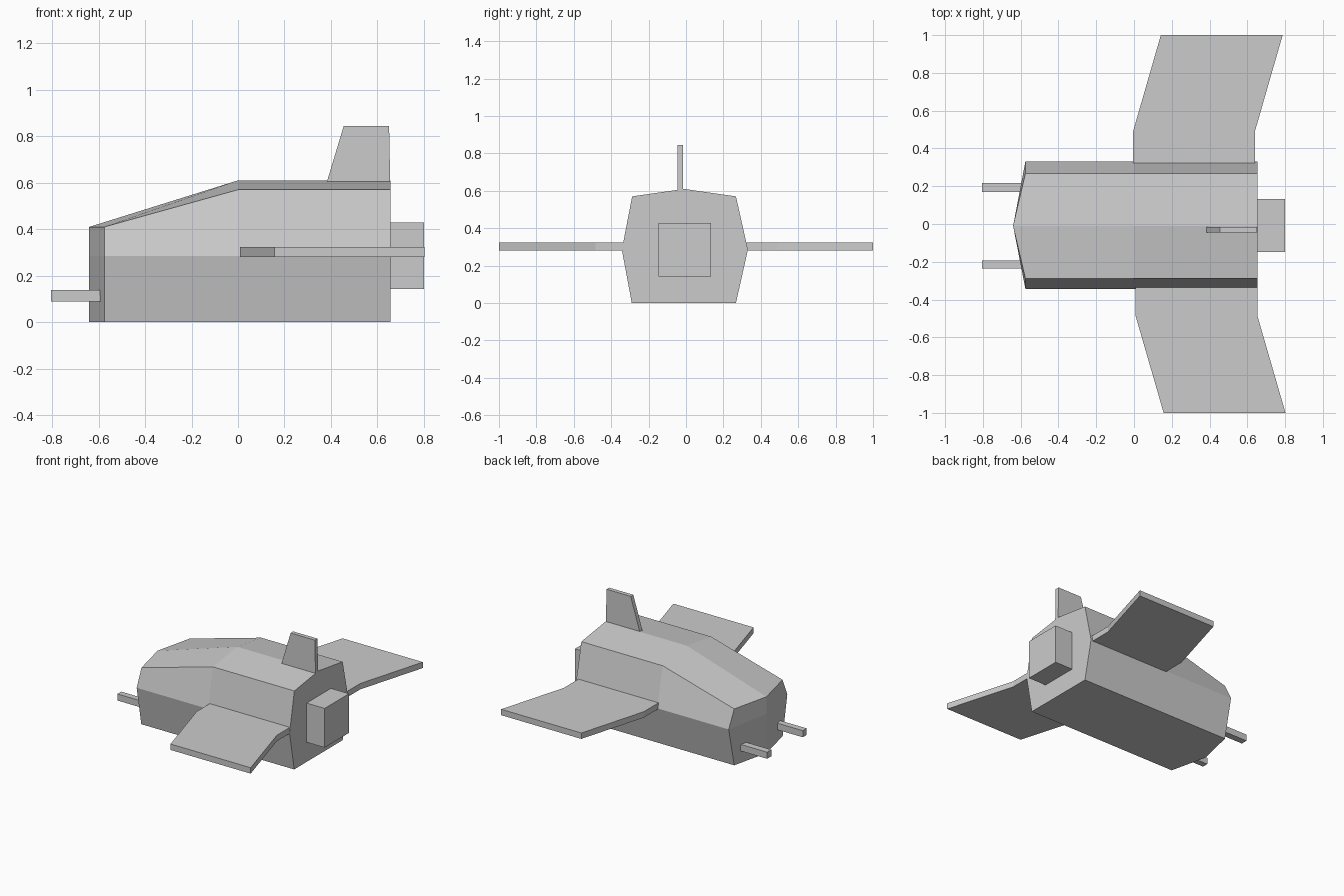
import bpy
import bmesh

cube = bpy.data.objects.get("Cube")
if cube:
    bpy.data.objects.remove(cube, do_unlink=True)

GREY = (0.6, 0.6, 0.6, 1.0)
grey = bpy.data.materials.new("hull grey")
grey.use_nodes = True
grey.diffuse_color = GREY
grey.node_tree.nodes["Principled BSDF"].inputs["Base Color"].default_value = GREY


def finish(name, bm):
    bmesh.ops.recalc_face_normals(bm, faces=bm.faces)
    mesh = bpy.data.meshes.new(name)
    bm.to_mesh(mesh)
    bm.free()
    mesh.materials.append(grey)
    obj = bpy.data.objects.new(name, mesh)
    bpy.context.collection.objects.link(obj)
    return obj


def loft(name, sections, caps=True):
    """Skin between matching closed sections."""
    bm = bmesh.new()
    rings = [[bm.verts.new(p) for p in s] for s in sections]
    n = len(rings[0])
    for a, b in zip(rings, rings[1:]):
        for i in range(n):
            j = (i + 1) % n
            bm.faces.new((a[i], a[j], b[j], b[i]))
    if caps:
        bm.faces.new(rings[0])
        bm.faces.new(rings[-1])
    return finish(name, bm)


def box(name, x, y, z):
    return loft(name, [[(px, y[0], z[0]), (px, y[1], z[0]),
                        (px, y[1], z[1]), (px, y[0], z[1])] for px in x])


# Fuselage: eight-point section, pointed and lowered at the nose
MID = -0.01


def hull_section(x, keel_x, shoulder_z, ridge_z):
    right = [(x, -0.29, 0), (x, -0.343, 0.285), (x, -0.288, shoulder_z)]
    left = [(x, 0.267, shoulder_z), (x, 0.331, 0.285), (x, 0.267, 0)]
    return [(keel_x, MID, 0)] + right + [(keel_x, MID, ridge_z)] + left


nose = hull_section(-0.575, -0.64, 0.41, 0.41)
middle = hull_section(0, 0, 0.57, 0.61)
tail = hull_section(0.655, 0.655, 0.57, 0.61)
loft("fuselage", [nose, middle, tail], caps=False)

# Nose plates, folded along the vertical centre line
bm = bmesh.new()
v = [bm.verts.new(p) for p in nose]
centre = bm.verts.new((-0.64, MID, 0.285))
for loop in ((0, 1, 2), (2, 3, 4), (4, 5, 6), (6, 7, 0)):
    bm.faces.new([v[i] for i in loop] + [centre])
finish("nose_plates", bm)

# Flat tail bulkhead
bm = bmesh.new()
bm.faces.new([bm.verts.new(p) for p in tail])
finish("tail_bulkhead", bm)


# Wings: straight root, then swept towards the tail
def wing(name, root_x, kink_y, tip_x, tip_y):
    root_y = 0.28 if tip_y > 0 else -0.28
    stations = [(root_x, root_y), (root_x, kink_y), (tip_x, tip_y)]
    loft(name, [[(x, y, 0.28), (x + 0.645, y, 0.28),
                 (x + 0.645, y, 0.323), (x, y, 0.323)] for x, y in stations])


wing("left_wing", -0.005, 0.49, 0.142, 1.0)
wing("right_wing", 0.008, -0.485, 0.157, -1.0)

# Tail fin
loft("tail_fin", [[(0.375, y, 0.58), (0.655, y, 0.58),
                   (0.65, y, 0.845), (0.455, y, 0.845)] for y in (-0.045, -0.015)])

# Engine block and nose guns
box("engine", (0.64, 0.80), (-0.147, 0.133), (0.143, 0.428))
box("left_gun", (-0.805, -0.56), (0.17, 0.218), (0.09, 0.138))
box("right_gun", (-0.805, -0.56), (-0.236, -0.192), (0.09, 0.138))
